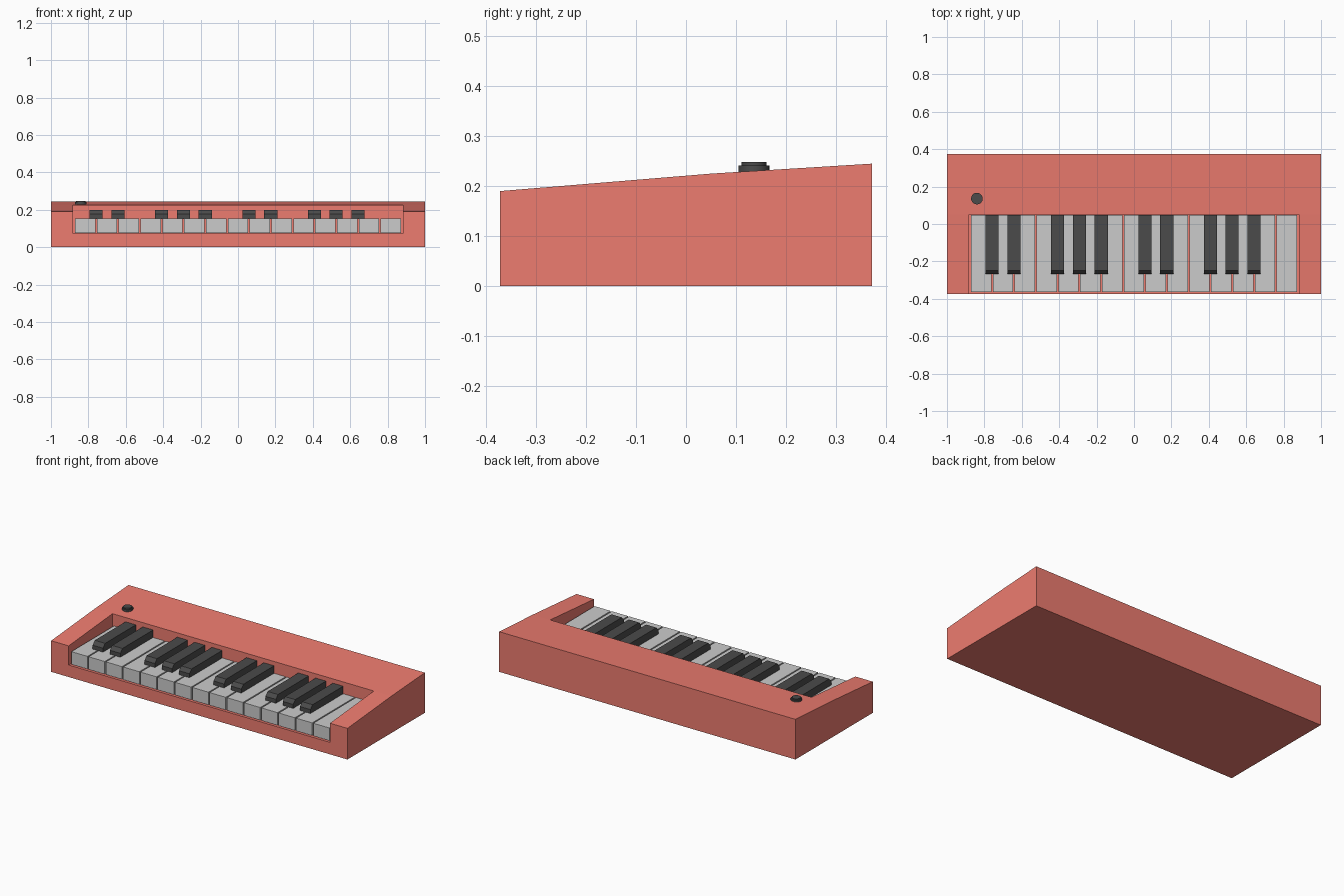
import bpy, bmesh

if "Cube" in bpy.data.objects:
    bpy.data.objects.remove(bpy.data.objects["Cube"])


def material(name, rgb):
    m = bpy.data.materials.new(name)
    m.diffuse_color = (*rgb, 1)
    m.use_nodes = True
    m.node_tree.nodes["Principled BSDF"].inputs["Base Color"].default_value = m.diffuse_color
    return m


RED = material("red_plastic", (0.85, 0.2, 0.16))
DARK = material("dark_plastic", (0.07, 0.07, 0.07))


def extrude_x(name, profile, x0, x1, mat=None):
    """Extrude a (y, z) profile from x0 to x1."""
    bm = bmesh.new()
    face = bm.faces.new([bm.verts.new((x0, y, z)) for y, z in profile])
    ext = bmesh.ops.extrude_face_region(bm, geom=[face])
    moved = [v for v in ext["geom"] if isinstance(v, bmesh.types.BMVert)]
    bmesh.ops.translate(bm, verts=moved, vec=(x1 - x0, 0, 0))
    bmesh.ops.recalc_face_normals(bm, faces=bm.faces)
    me = bpy.data.meshes.new(name)
    bm.to_mesh(me)
    bm.free()
    if mat:
        me.materials.append(mat)
    ob = bpy.data.objects.new(name, me)
    bpy.context.collection.objects.link(ob)
    return ob


# Wedge-shaped case with the keybed cut out of the front
case = extrude_x("case", [(-0.373, 0), (0.373, 0), (0.373, 0.245),
                          (0.05, 0.225), (-0.373, 0.19)], -1, 1, RED)
cutter = extrude_x("keybed_cutter", [(-0.5, 0.073), (0.05, 0.073),
                                     (0.05, 0.4), (-0.5, 0.4)], -0.882, 0.882, RED)
cutter.hide_render = True
cut = case.modifiers.new("keybed", "BOOLEAN")
cut.operation = "DIFFERENCE"
cut.solver = "EXACT"
cut.object = cutter
bpy.context.view_layer.objects.active = case
bpy.ops.object.modifier_apply(modifier=cut.name)
bpy.data.objects.remove(cutter)

# Fifteen white keys
PITCH = 1.75 / 15
LEFT = -0.875
for i in range(15):
    x = LEFT + PITCH * i
    extrude_x(f"white_key_{i + 1}", [(-0.363, 0.077), (0.048, 0.077),
                                     (0.048, 0.154), (-0.363, 0.154)],
              x + 0.004, x + PITCH - 0.004)

# Black keys in groups of two and three, with sloped front ends
for k in (1, 2, 4, 5, 6, 8, 9, 11, 12, 13):
    x = LEFT + PITCH * k
    extrude_x(f"black_key_{k}", [(-0.268, 0.15), (0.048, 0.15), (0.048, 0.2),
                                 (-0.248, 0.2), (-0.268, 0.178)],
              x - 0.035, x + 0.035, DARK)

# Stepped round knob
for name, r, z0, z1 in (("knob_base", 0.031, 0.222, 0.241), ("knob_cap", 0.025, 0.238, 0.248)):
    bpy.ops.mesh.primitive_cylinder_add(vertices=32, radius=r, depth=z1 - z0,
                                        location=(-0.84, 0.136, (z0 + z1) / 2))
    knob = bpy.context.object
    knob.name = name
    knob.data.materials.append(DARK)
    bpy.ops.object.shade_smooth_by_angle()
